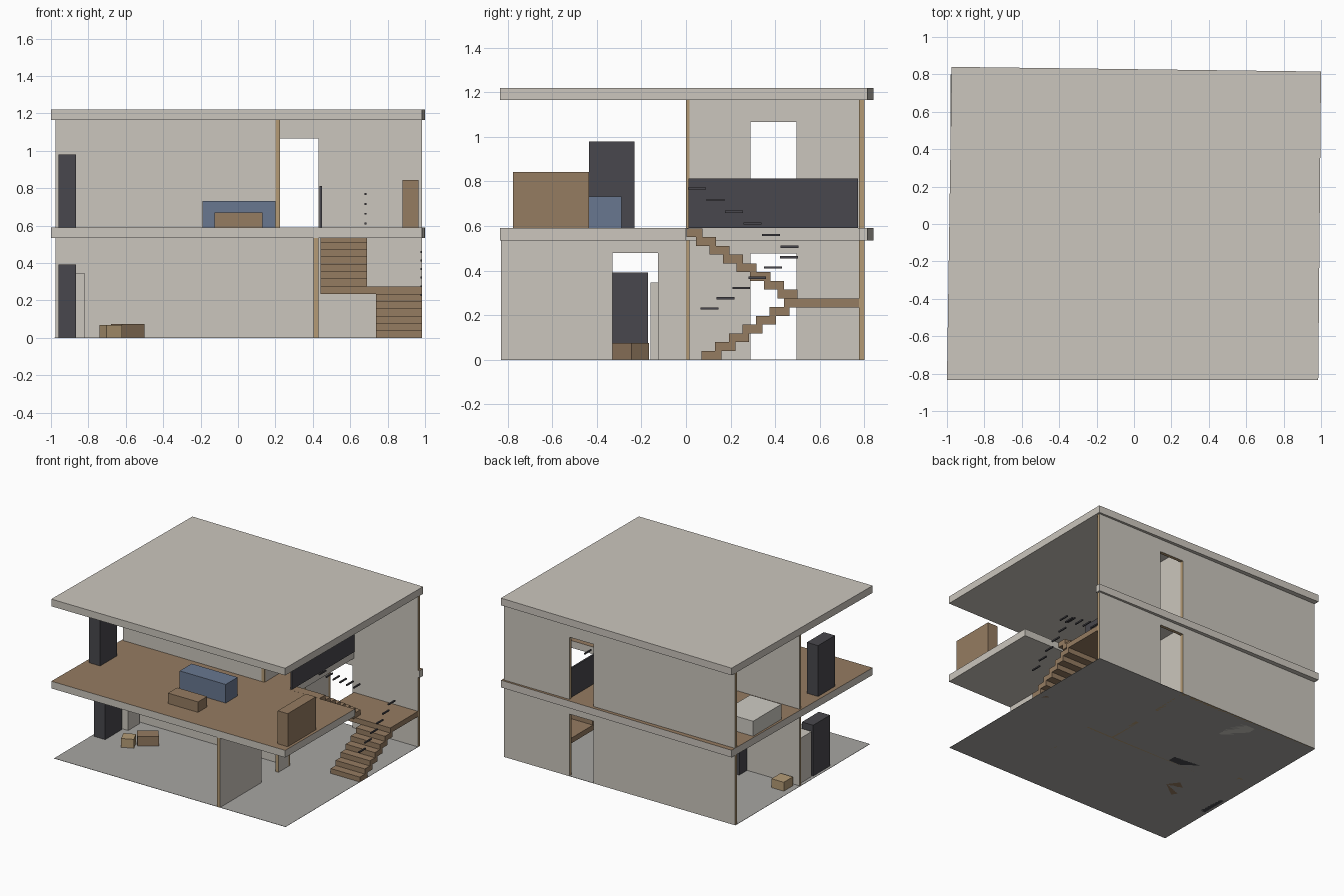
import bpy
import bmesh
import math

cube = bpy.data.objects.get("Cube")
if cube:
    bpy.data.objects.remove(cube, do_unlink=True)


def material(name, rgb):
    m = bpy.data.materials.new(name)
    m.use_nodes = True
    m.diffuse_color = (*rgb, 1)
    m.node_tree.nodes["Principled BSDF"].inputs["Base Color"].default_value = (*rgb, 1)
    return m


PLASTER = material("warm_grey_plaster", (0.6, 0.565, 0.51))
GROUND = material("concrete_grey", (0.39, 0.385, 0.365))
WOOD = material("brown_wood", (0.3, 0.2, 0.12))
PINE = material("light_wood", (0.46, 0.33, 0.18))
DARK = material("charcoal", (0.066, 0.064, 0.074))
BLUE = material("blue_fabric", (0.14, 0.185, 0.28))
WHITE = material("pale_linen", (0.62, 0.6, 0.55))


def finish(name, bm, mats, rule=None):
    bmesh.ops.recalc_face_normals(bm, faces=bm.faces)
    if rule:
        for f in bm.faces:
            f.material_index = rule(f.normal)
    mesh = bpy.data.meshes.new(name)
    bm.to_mesh(mesh)
    bm.free()
    for m in mats:
        mesh.materials.append(m)
    ob = bpy.data.objects.new(name, mesh)
    bpy.context.scene.collection.objects.link(ob)
    return ob


def add_box(bm, x, y, z):
    vs = bmesh.ops.create_cube(bm, size=1)["verts"]
    for v in vs:
        v.co = [lo + (c + 0.5) * (hi - lo) for c, (lo, hi) in zip(v.co, (x, y, z))]


def box(name, x, y, z, mat):
    bm = bmesh.new()
    add_box(bm, x, y, z)
    return finish(name, bm, [mat])


def turned_box(name, centre, size, angle, mat):
    w, d, h = size
    ob = box(name, (-w / 2, w / 2), (-d / 2, d / 2), (0, h), mat)
    ob.location = (*centre, 0)
    ob.rotation_euler.z = math.radians(angle)


def slab(name, outline, z0, z1, mats, rule=None):
    bm = bmesh.new()
    face = bm.faces.new([bm.verts.new((x, y, z0)) for x, y in outline])
    out = bmesh.ops.extrude_face_region(bm, geom=[face])["geom"]
    for v in out:
        if isinstance(v, bmesh.types.BMVert):
            v.co.z = z1
    finish(name, bm, mats, rule)


def wall(name, axis, span, thick, z, door=None):
    """Wall along axis 0 (x) or 1 (y); door is (start, end, top)."""
    bm = bmesh.new()

    def piece(run, height):
        x, y = (run, thick) if axis == 0 else (thick, run)
        add_box(bm, x, y, height)

    if door:
        piece((span[0], door[0]), z)
        piece((door[1], span[1]), z)
        piece(door[:2], (door[2], z[1]))
    else:
        piece(span, z)
    # cut ends and door jambs are light wood
    finish(name, bm, [PLASTER, PINE], lambda n: 0 if abs(n[1 - axis]) > 0.5 else 1)


# Slabs and ground
LOW, FLOOR, TOP = 0.535, 0.59, 1.165
roof = [(-1, -0.835), (0.985, -0.835), (1, 0.815), (-0.975, 0.84)]
notch = [(0.992, 0), (0.44, 0), (0.44, 0.775), (0.998, 0.775)]
slab("roof", roof, TOP, 1.22, [PLASTER])
slab("upper_floor", roof[:2] + notch + roof[2:], LOW, FLOOR, [PLASTER, WOOD],
     lambda n: 1 if n.z > 0.5 else 0)
box("ground", (-0.98, 0.985), (-0.83, 0.8), (0, 0.002), GROUND)

# Walls repeated on both storeys
for level, z, inner_end in (("lower", (0, LOW), 0.43), ("upper", (FLOOR, TOP), 0.2)):
    head = z[0] + 0.477
    wall(level + "_back_wall", 0, (-0.975, 0.985), (0.775, 0.8), z, (0.225, 0.43, head))
    wall(level + "_middle_wall", 0, (-0.975, inner_end), (0, 0.015), z)
    wall(level + "_hall_wall", 1, (0.015, 0.775), (0.2, 0.225), z, (0.29, 0.495, head))
box("upper_corner_post", (0.2, 0.225), (0, 0.015), (FLOOR, TOP), PINE)
wall("front_room_wall", 1, (-0.83, 0), (0.405, 0.43), (0, LOW), (-0.33, -0.125, 0.48))

# Stairs
RUN, RISE, TREAD = 0.061, 0.0393, 0.09
bm = bmesh.new()
for i in range(6):
    y = 0.07 + RUN * i
    add_box(bm, (0.737, 0.985), (y, y + TREAD), (RISE * i, RISE * (i + 1)))
finish("lower_stairs", bm, [WOOD])
box("stair_landing", (0.44, 0.985), (0.44, 0.775), (0.235, 0.275), WOOD)
bm = bmesh.new()
for i in range(8):
    y, z = 0.5 - RUN * i, 0.275 + RISE * i
    add_box(bm, (0.442, 0.69), (max(y - TREAD, 0.002), y), (z, z + RISE))
finish("upper_stairs", bm, [WOOD])

# Stepped handrails and balcony panel
for name, x, y0, dy, z0, dz in (("lower_handrail", 0.98, 0.105, 0.0715, 0.23, 0.046),
                                ("upper_handrail", 0.682, 0.465, -0.083, 0.507, 0.0523)):
    bm = bmesh.new()
    for i in range(6):
        y, z = y0 + dy * i, z0 + dz * i
        add_box(bm, (x - 0.005, x + 0.005), (y - 0.04, y + 0.04), (z - 0.005, z + 0.005))
    finish(name, bm, [DARK])
box("balcony_panel", (0.437, 0.45), (0.012, 0.772), (FLOOR, 0.813), DARK)

# Upper floor furniture
box("upper_wardrobe", (-0.96, -0.865), (-0.435, -0.23), (FLOOR, 0.98), DARK)
box("sofa", (-0.19, 0.2), (-0.435, -0.29), (FLOOR, 0.733), BLUE)
box("coffee_table", (-0.125, 0.13), (-0.67, -0.56), (FLOOR, 0.67), WOOD)
box("sideboard", (0.88, 0.965), (-0.775, -0.435), (FLOOR, 0.843), WOOD)
box("bed", (-0.965, -0.7), (0.22, 0.565), (FLOOR, 0.705), WHITE)

# Ground floor furniture
box("lower_wardrobe", (-0.96, -0.865), (-0.375, -0.17), (0, 0.392), DARK)
box("side_cabinet", (-0.955, -0.82), (-0.16, -0.02), (0, 0.347), PLASTER)
box("back_room_cabinet", (-0.53, -0.3), (0.02, 0.11), (0, 0.392), DARK)
box("back_room_basin", (-0.48, -0.33), (0.53, 0.74), (0, 0.1), WHITE)
box("back_room_stool", (-0.935, -0.83), (0.04, 0.15), (0, 0.07), PINE)
turned_box("low_table", (-0.59, -0.25), (0.15, 0.1, 0.075), 37, WOOD)
turned_box("front_room_stool", (-0.68, -0.355), (0.09, 0.09, 0.07), 25, PINE)
